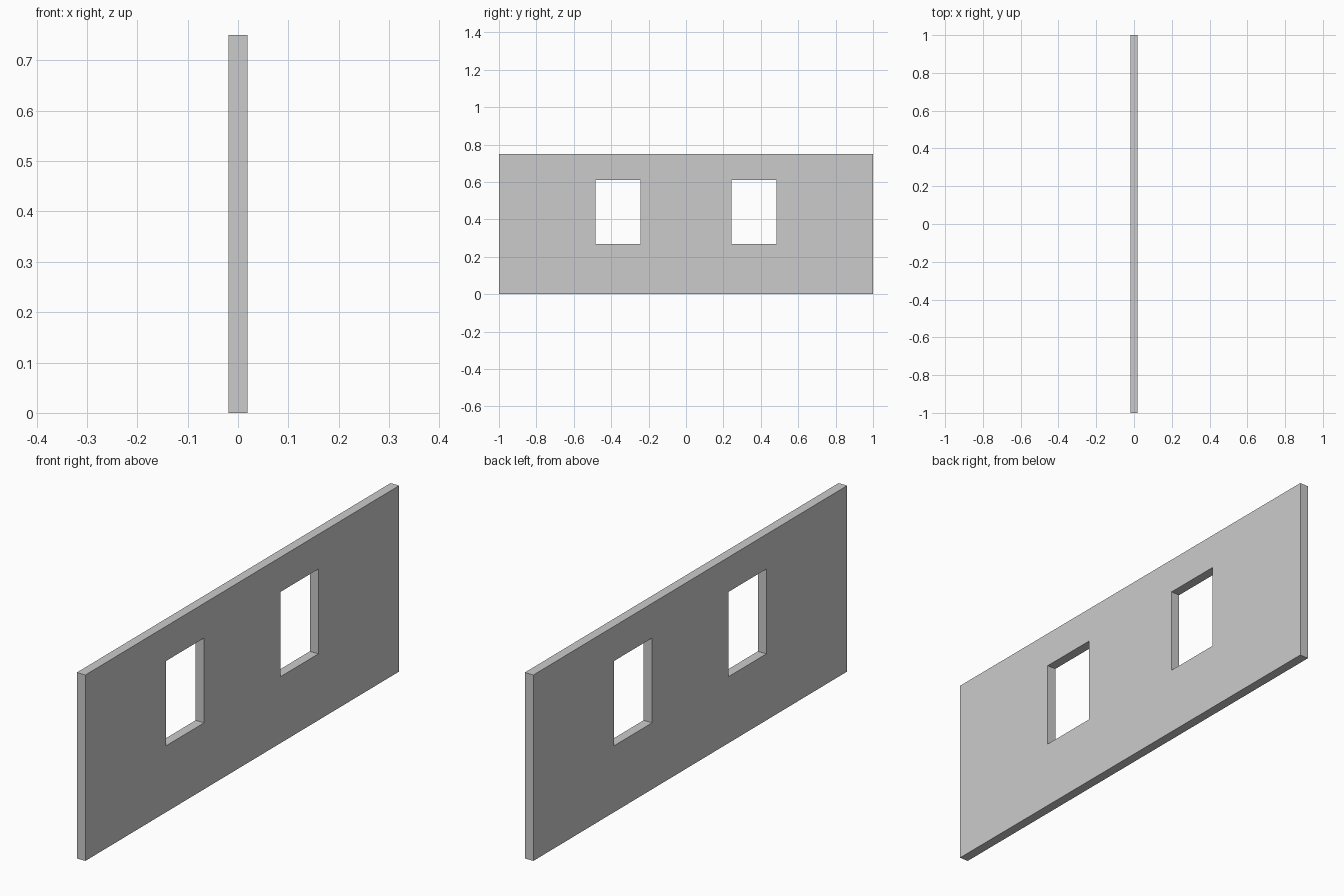
import bpy, bmesh

if "Cube" in bpy.data.objects:
    bpy.data.objects.remove(bpy.data.objects["Cube"])

THICK = 0.038
YS = [-1.0, -0.485, -0.243, 0.243, 0.485, 1.0]   # wall ends and window jambs
ZS = [0.0, 0.268, 0.61, 0.75]                    # floor, sill, lintel, top
WINDOWS = {(1, 1), (3, 1)}                       # cells left open

bm = bmesh.new()

# wall face as a grid of panels with two window openings
grid = [[bm.verts.new((-THICK / 2, y, z)) for z in ZS] for y in YS]
for i in range(len(YS) - 1):
    for j in range(len(ZS) - 1):
        if (i, j) not in WINDOWS:
            bm.faces.new((grid[i][j], grid[i + 1][j], grid[i + 1][j + 1], grid[i][j + 1]))

# give the wall its thickness, including the window reveals
res = bmesh.ops.extrude_face_region(bm, geom=bm.faces[:], use_keep_orig=True)
moved = [g for g in res["geom"] if isinstance(g, bmesh.types.BMVert)]
bmesh.ops.translate(bm, verts=moved, vec=(THICK, 0, 0))
bmesh.ops.recalc_face_normals(bm, faces=bm.faces[:])

mesh = bpy.data.meshes.new("wall_with_windows")
bm.to_mesh(mesh)
bm.free()
wall = bpy.data.objects.new("wall_with_windows", mesh)
bpy.context.collection.objects.link(wall)
